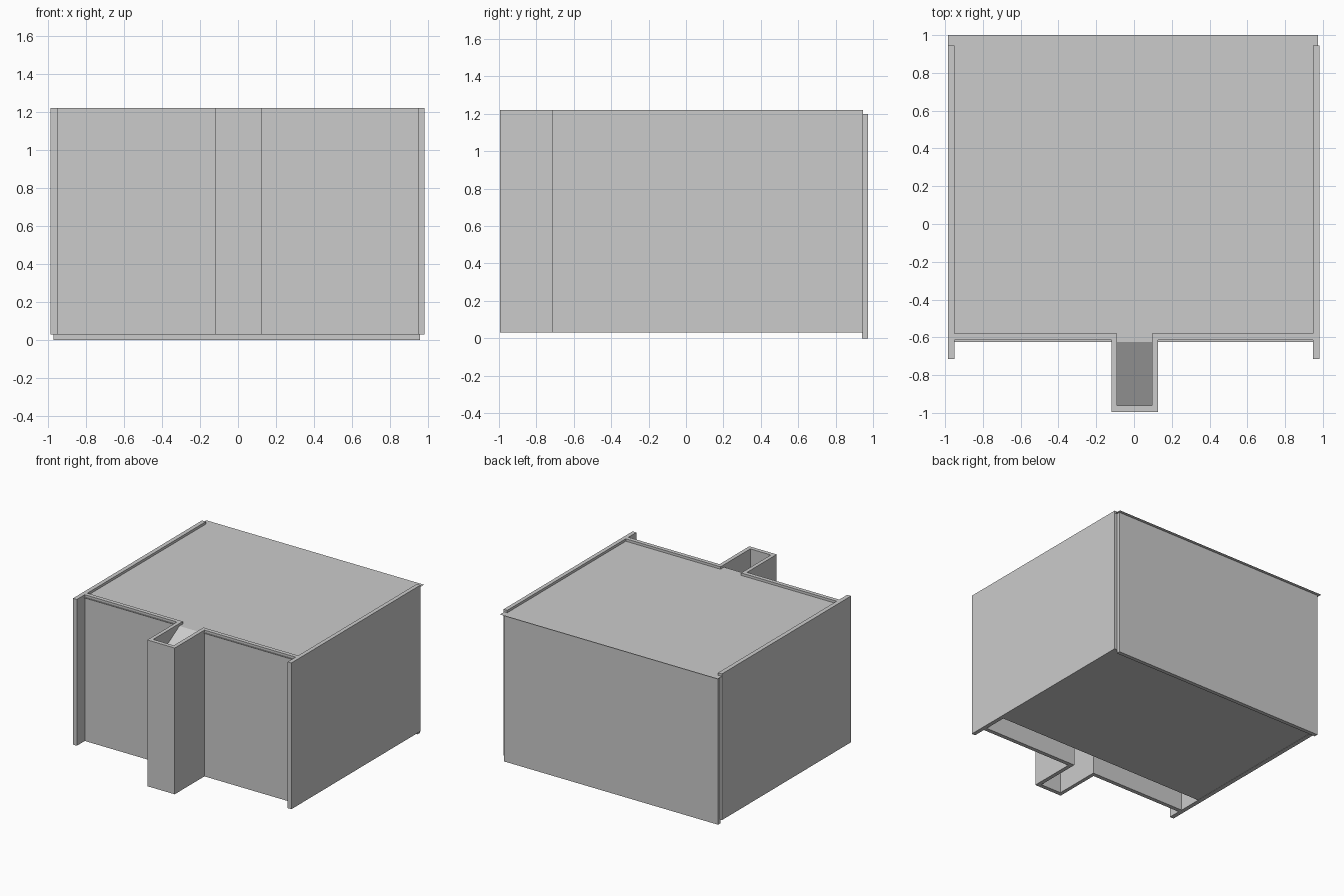
import bpy, bmesh

if "Cube" in bpy.data.objects:
    bpy.data.objects.remove(bpy.data.objects["Cube"])

Z0, Z1 = 0.03, 1.22      # bottom and top of the standing walls
ROOF = 1.2               # height of the roof sheet


def finish(name, bm):
    mesh = bpy.data.meshes.new(name)
    bm.to_mesh(mesh)
    bm.free()
    obj = bpy.data.objects.new(name, mesh)
    bpy.context.collection.objects.link(obj)
    return obj


def prism(name, outline, z0, z1):
    """Extrude a plan outline upwards into a solid."""
    bm = bmesh.new()
    face = bm.faces.new([bm.verts.new((x, y, z0)) for x, y in outline])
    ext = bmesh.ops.extrude_face_region(bm, geom=[face])
    verts = [v for v in ext["geom"] if isinstance(v, bmesh.types.BMVert)]
    bmesh.ops.translate(bm, vec=(0, 0, z1 - z0), verts=verts)
    bmesh.ops.recalc_face_normals(bm, faces=bm.faces)
    return finish(name, bm)


def rect(x0, x1, y0, y1):
    return [(x0, y0), (x1, y0), (x1, y1), (x0, y1)]


def sheet(name, corners):
    """Single thin face."""
    bm = bmesh.new()
    bm.faces.new([bm.verts.new(c) for c in corners])
    return finish(name, bm)


# Side walls, running past the front wall
prism("left_wall", rect(-0.985, -0.95, -0.715, 0.945), Z0, Z1)
prism("right_wall", rect(0.948, 0.981, -0.715, 0.945), Z0, Z1)

# Front wall with the projecting chute enclosure, one folded strip
outer = [(-0.95, -0.613), (-0.12, -0.613), (-0.12, -0.995),
         (0.127, -0.995), (0.127, -0.613), (0.948, -0.613)]
inner = [(0.948, -0.58), (0.095, -0.58), (0.095, -0.962),
         (-0.09, -0.962), (-0.09, -0.58), (-0.95, -0.58)]
prism("front_wall", outer + inner, Z0, Z1)

# Back wall, standing slightly lower than the sides
prism("back_wall", rect(-0.97, 0.958, 0.942, 0.974), 0.0, ROOF)

# Roof sheet: overhangs the back, sits between the side walls
sheet("roof", [(-0.985, -0.625, ROOF), (0.975, -0.625, ROOF),
               (0.975, 1.0, ROOF), (-0.985, 1.0, ROOF)])

# Sloping sheet inside the enclosure
sheet("chute_slope", [(-0.09, -0.962, ROOF - 0.2), (0.095, -0.962, ROOF - 0.2),
                      (0.095, -0.625, ROOF), (-0.09, -0.625, ROOF)])

# Floor, stopping short of the front wall
prism("floor", rect(-0.95, 0.948, -0.39, 0.942), Z0 + 0.002, Z0 + 0.02)
